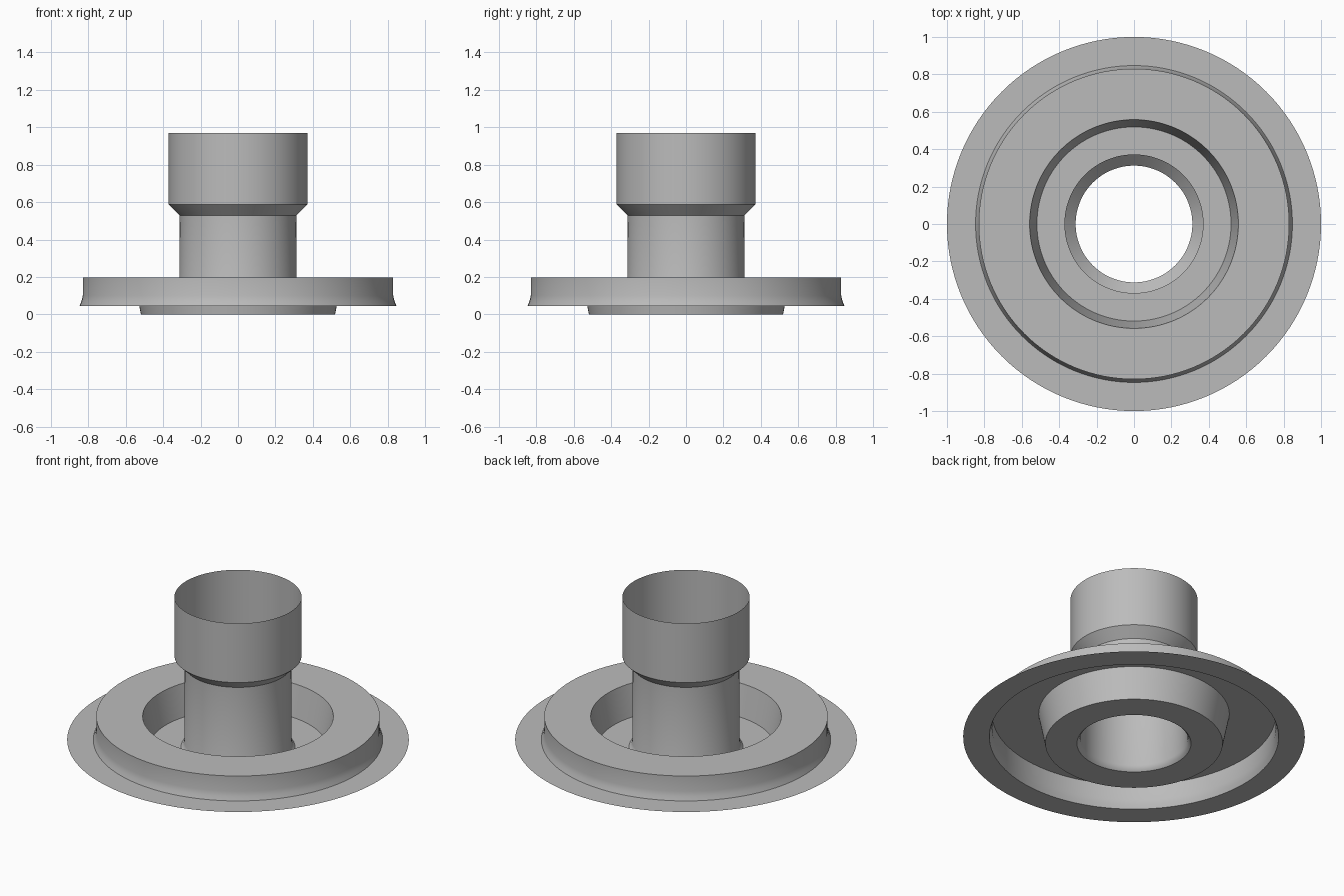
import bpy, bmesh
from math import tau

cube = bpy.data.objects.get("Cube")
if cube:
    bpy.data.objects.remove(cube, do_unlink=True)

grey = bpy.data.materials.new("plain grey")
grey.use_nodes = True
colour = (0.5, 0.5, 0.5, 1)
grey.diffuse_color = colour
grey.node_tree.nodes["Principled BSDF"].inputs["Base Color"].default_value = colour


def lathe(name, profile, segments=128):
    """Turn a (radius, height) profile, listed outside to inside, into a thin sheet."""
    bm = bmesh.new()
    verts = [bm.verts.new((r, 0, z)) for r, z in profile]
    edges = [bm.edges.new(pair) for pair in zip(verts, verts[1:])]
    bmesh.ops.spin(bm, geom=verts + edges, cent=(0, 0, 0), axis=(0, 0, 1),
                   angle=tau, steps=segments, use_merge=True)
    bmesh.ops.remove_doubles(bm, verts=bm.verts, dist=0.0001)
    # Make the faces point up and away from the sheet's underside
    bm.normal_update()
    if sum(f.normal.z * f.calc_area() for f in bm.faces) < 0:
        bmesh.ops.reverse_faces(bm, faces=bm.faces)
    mesh = bpy.data.meshes.new(name)
    bm.to_mesh(mesh)
    bm.free()
    mesh.materials.append(grey)
    obj = bpy.data.objects.new(name, mesh)
    bpy.context.collection.objects.link(obj)
    bpy.ops.object.select_all(action='DESELECT')
    obj.select_set(True)
    bpy.context.view_layer.objects.active = obj
    bpy.ops.object.shade_smooth_by_angle(angle=0.55)
    return obj


# Flat outer flange
lathe("flange", [(1.0, 0.045), (0.847, 0.045)])

# Raised ring with a flared foot
lathe("raised_ring", [(0.847, 0.045), (0.837, 0.07), (0.83, 0.1),
                      (0.83, 0.198), (0.558, 0.198)])

# Tapered well and its floor
lathe("well", [(0.558, 0.198), (0.519, 0), (0.334, 0)])

# Open pipe with a small flare at the foot and a wider socket on top
lathe("pipe", [(0.334, 0), (0.322, 0.012), (0.314, 0.035), (0.312, 0.529),
               (0.372, 0.588), (0.372, 0.97)])
